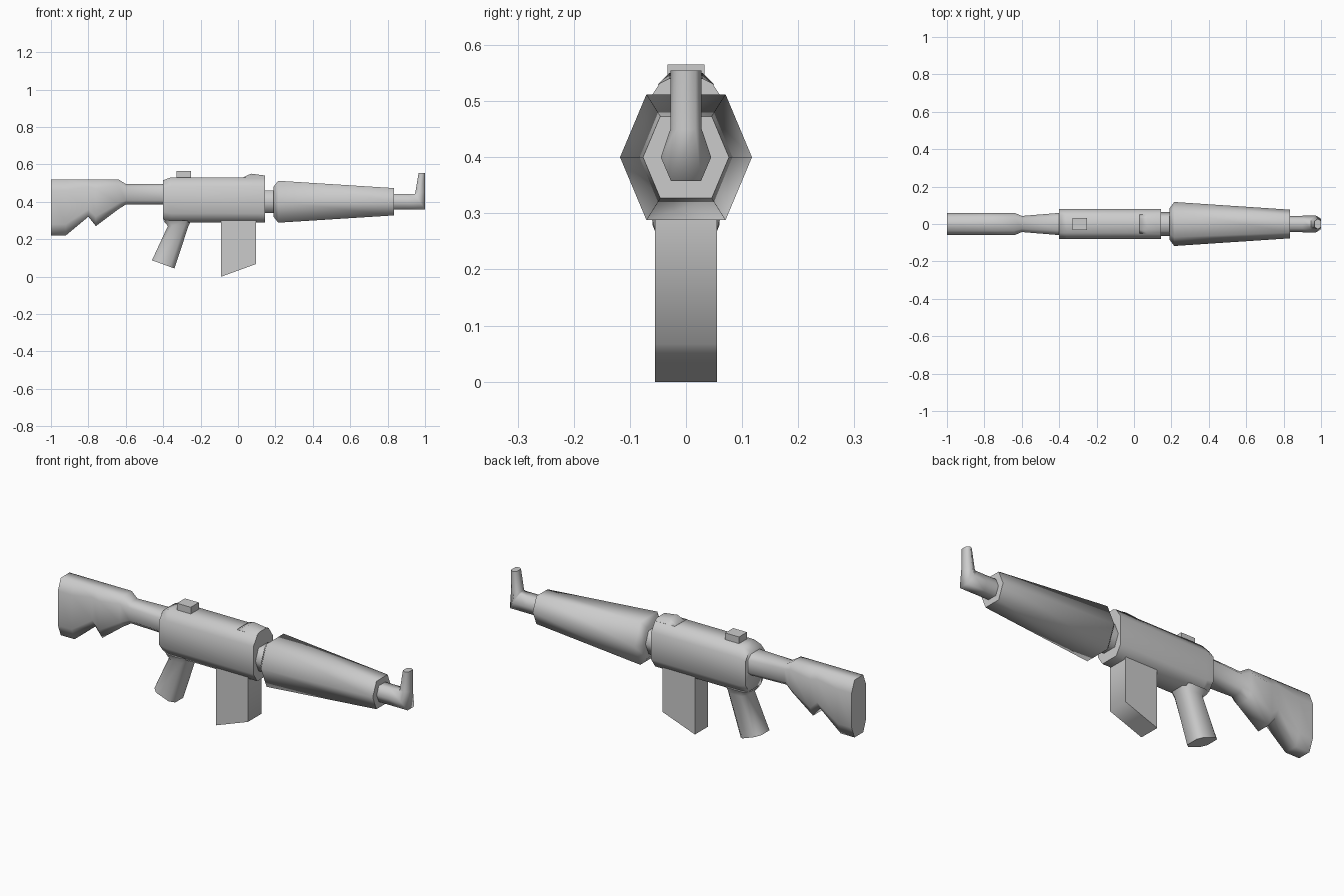
import bpy, bmesh
from math import radians, sin, cos

cube = bpy.data.objects.get("Cube")
if cube:
    bpy.data.objects.remove(cube, do_unlink=True)

grey = bpy.data.materials.new("plain_grey")
grey.use_nodes = True
grey.diffuse_color = (.6, .6, .6, 1)
grey.node_tree.nodes["Principled BSDF"].inputs["Base Color"].default_value = grey.diffuse_color

# Shared heights and half widths
barrel_height = .4
body_top = .53
stock_top = .52
stock_width = .06
body_width = .08
grip_width = .055

# Side outline shapes: (chamfer share of the height, edge share of the width)
hexagon = (.5, .6)
octagon = (.2, .6)
box = (.5, 1)


def ring(x, half, z=barrel_height, wide=None, tilt=0):
    """Cross-section around a centre; it leans forward by the tilt in degrees."""
    lean = radians(tilt)
    return x, z, half * sin(lean), half * cos(lean), wide or half * 1.05


def section_points(section, shape):
    """Corners of one section, mirrored from its left side to its right."""
    x, z, reach_x, reach_z, wide = section
    chamfer, edge = shape
    side = [(-1, wide * edge), (chamfer * 2 - 1, wide), (1 - chamfer * 2, wide), (1, wide * edge)]
    outline = side + [(t, -y) for t, y in reversed(side)]
    return [(x + reach_x * t, y, z + reach_z * t) for t, y in outline]


def loft(name, shape, *sections):
    """Skin a closed surface over consecutive sections."""
    bm = bmesh.new()
    loops = [[bm.verts.new(p) for p in section_points(s, shape)] for s in sections]
    for near, far in zip(loops, loops[1:]):
        for i in range(len(near)):
            bm.faces.new((near[i - 1], near[i], far[i], far[i - 1]))
    bm.faces.new(loops[0])
    bm.faces.new(loops[-1])
    bmesh.ops.remove_doubles(bm, verts=bm.verts, dist=.001)
    bmesh.ops.recalc_face_normals(bm, faces=bm.faces)
    mesh = bpy.data.meshes.new(name)
    bm.to_mesh(mesh)
    bm.free()
    mesh.materials.append(grey)
    part = bpy.data.objects.new(name, mesh)
    bpy.context.collection.objects.link(part)
    bpy.ops.object.select_all(action="DESELECT")
    part.select_set(True)
    bpy.context.view_layer.objects.active = part
    bpy.ops.object.shade_smooth_by_angle(angle=radians(80))


def stock_ring(x, low):
    """Stock section hanging from the straight top edge down to a given height."""
    return ring(x, (stock_top - low) / 2, z=(stock_top + low) / 2, wide=stock_width)


# Shoulder stock with notched underside, narrowing into the slim tube
loft("stock", octagon,
     stock_ring(-1, low=.22),
     stock_ring(-.92, low=.22),
     stock_ring(-.8, low=.32),
     stock_ring(-.76, low=.27),
     stock_ring(-.64, low=.36),
     ring(-.6, half=.055, z=.44, wide=.043),
     ring(-.39, half=.055, z=.44, wide=stock_width))

# Main body with its raised hump and rear sight
loft("body", octagon,
     ring(-.4, half=.105, z=.41, wide=body_width),
     ring(-.36, half=.12, z=.41, wide=body_width),
     ring(.145, half=.12, z=.41, wide=body_width))
loft("body_hump", hexagon,
     ring(.03, half=.002, z=body_top, wide=.05),
     ring(.07, half=.02, z=body_top, wide=.05),
     ring(.145, half=.01, z=body_top, wide=.05))
loft("rear_sight", box,
     ring(-.33, half=.035, z=body_top, wide=.033),
     ring(-.25, half=.035, z=body_top, wide=.033))

# Six-sided neck and tapered handguard
loft("neck", hexagon, ring(.13, half=.06), ring(.2, half=.06))
loft("handguard", hexagon, ring(.19, half=.08), ring(.215, half=.112), ring(.833, half=.073))

# Barrel bending up into the front sight post
loft("barrel_and_front_sight", hexagon,
     ring(.82, half=.042),
     ring(.9, half=.042),
     ring(.973, half=.05, wide=.045, tilt=-33),
     ring(.974, half=.026, z=.45, wide=.028, tilt=-90),
     ring(.983, half=.017, z=.555, wide=.028, tilt=-90))

# Slanted pistol grip with a flared top
loft("grip", octagon,
     ring(-.325, half=.075, z=.3, wide=body_width * .8, tilt=90),
     ring(-.32, half=.055, z=.27, wide=grip_width, tilt=90),
     ring(-.4, half=.064, z=.065, wide=grip_width, tilt=110))

# Magazine with a sloping base
loft("magazine", box,
     ring(.003, half=.093, z=.31, wide=grip_width, tilt=90),
     ring(.003, half=.099, z=.033, wide=grip_width, tilt=70))
